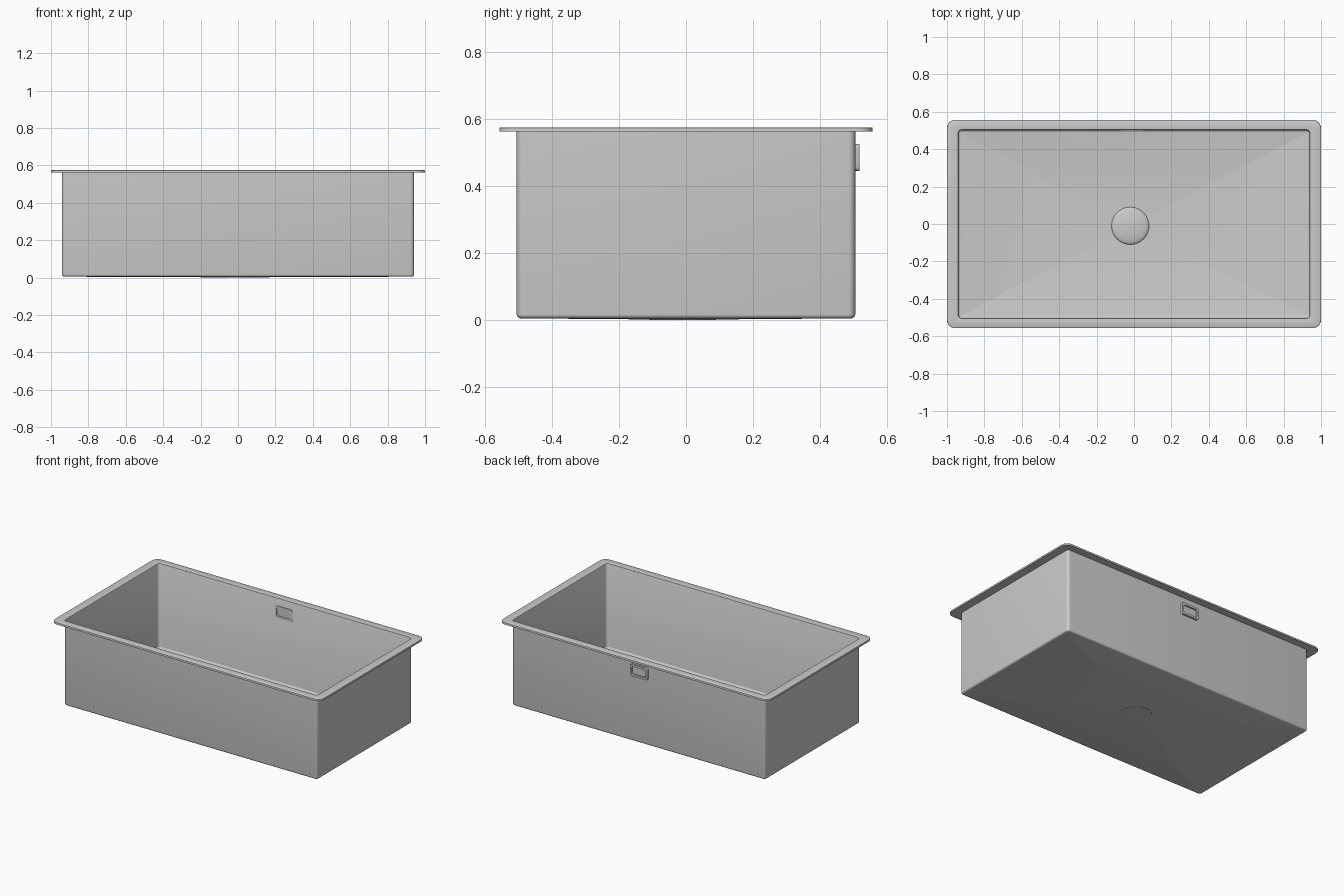
import bpy, bmesh, math

if "Cube" in bpy.data.objects:
    bpy.data.objects.remove(bpy.data.objects["Cube"])


def rounded_rect(hx, hy, r, n=6):
    pts = []
    for k, (sx, sy) in enumerate([(1, 1), (-1, 1), (-1, -1), (1, -1)]):
        for i in range(n + 1):
            a = math.pi / 2 * (k + i / n)
            pts.append((sx * (hx - r) + r * math.cos(a), sy * (hy - r) + r * math.sin(a)))
    return pts


def finish(bm, name, angle=40):
    bmesh.ops.recalc_face_normals(bm, faces=bm.faces)
    me = bpy.data.meshes.new(name)
    bm.to_mesh(me)
    bm.free()
    ob = bpy.data.objects.new(name, me)
    bpy.context.collection.objects.link(ob)
    bpy.ops.object.select_all(action='DESELECT')
    ob.select_set(True)
    bpy.context.view_layer.objects.active = ob
    bpy.ops.object.shade_smooth_by_angle(angle=math.radians(angle))
    return ob


def bridge(bm, a, b):
    for i in range(len(a)):
        j = (i + 1) % len(a)
        bm.faces.new((a[i], a[j], b[j], b[i]))


DX, DY = -0.02, -0.01          # drain centre
HX, HY = 0.942, 0.505          # basin half sizes
T = 0.003                      # sheet thickness
F = 0.012                      # bottom fillet radius

# Basin and rim: one thin closed shell, inside floor -> rim -> outside floor
rings = []
fillet = [math.pi / 2 * i / 4 for i in range(5)]
for a in fillet:
    inset = T + F * (1 - math.sin(a))
    rings.append((HX - inset, HY - inset, 0.02 - inset, 0.005 + T + F * (1 - math.cos(a))))
rings += [(HX - T, HY - T, 0.017, 0.570),
          (HX - 0.001, HY - 0.001, 0.019, 0.574),
          (HX + 0.003, HY + 0.003, 0.023, 0.575),
          (0.996, 0.553, 0.041, 0.575),
          (0.999, 0.556, 0.044, 0.5735),
          (1.0, 0.557, 0.045, 0.571),
          (1.0, 0.557, 0.045, 0.562),
          (0.997, 0.554, 0.042, 0.562),
          (HX, HY, 0.02, 0.565)]
for a in reversed(fillet):
    inset = F * (1 - math.sin(a))
    rings.append((HX - inset, HY - inset, 0.02 - inset, 0.005 + F * (1 - math.cos(a))))

bm = bmesh.new()
loops = [[bm.verts.new((x, y, z)) for x, y in rounded_rect(hx, hy, r)] for hx, hy, r, z in rings]
for a, b in zip(loops, loops[1:]):
    bridge(bm, a, b)
# Floors slope gently towards the drain
for loop, z in ((loops[0], T), (loops[-1], 0.001)):
    c = bm.verts.new((DX, DY, z))
    for i in range(len(loop)):
        bm.faces.new((loop[i], loop[(i + 1) % len(loop)], c))
finish(bm, "sink_basin", 30)

# Drain: shallow domed cap over a flat disc
bm = bmesh.new()
N = 48
prof = [(0.1, 0.0), (0.1, 0.005)] + [
    (0.1 * math.cos(a), 0.005 + 0.018 * math.sin(a))
    for a in (math.pi / 2 * i / 8 for i in range(1, 8))]
loops = [[bm.verts.new((DX + r * math.cos(2 * math.pi * i / N),
                        DY + r * math.sin(2 * math.pi * i / N), z)) for i in range(N)]
         for r, z in prof]
for a, b in zip(loops, loops[1:]):
    bridge(bm, a, b)
bm.faces.new(loops[0])
top = bm.verts.new((DX, DY, 0.023))
for i in range(N):
    bm.faces.new((loops[-1][i], loops[-1][(i + 1) % N], top))
finish(bm, "drain_cap", 50)

# Overflow: rounded frame on the back wall with a recessed panel on each side
bm = bmesh.new()
sections = [(0.051, 0.026, 0.006, 0.507), (0.051, 0.026, 0.006, 0.518),
            (0.063, 0.040, 0.010, 0.518), (0.065, 0.040, 0.012, 0.516),
            (0.065, 0.040, 0.012, 0.498), (0.051, 0.026, 0.006, 0.498),
            (0.051, 0.026, 0.006, 0.501)]
loops = [[bm.verts.new((x - 0.01, y, z + 0.485)) for x, z in rounded_rect(hx, hz, r, 4)]
         for hx, hz, r, y in sections]
for a, b in zip(loops, loops[1:]):
    bridge(bm, a, b)
bm.faces.new(loops[0])
bm.faces.new(loops[-1])
finish(bm, "overflow_frame")
